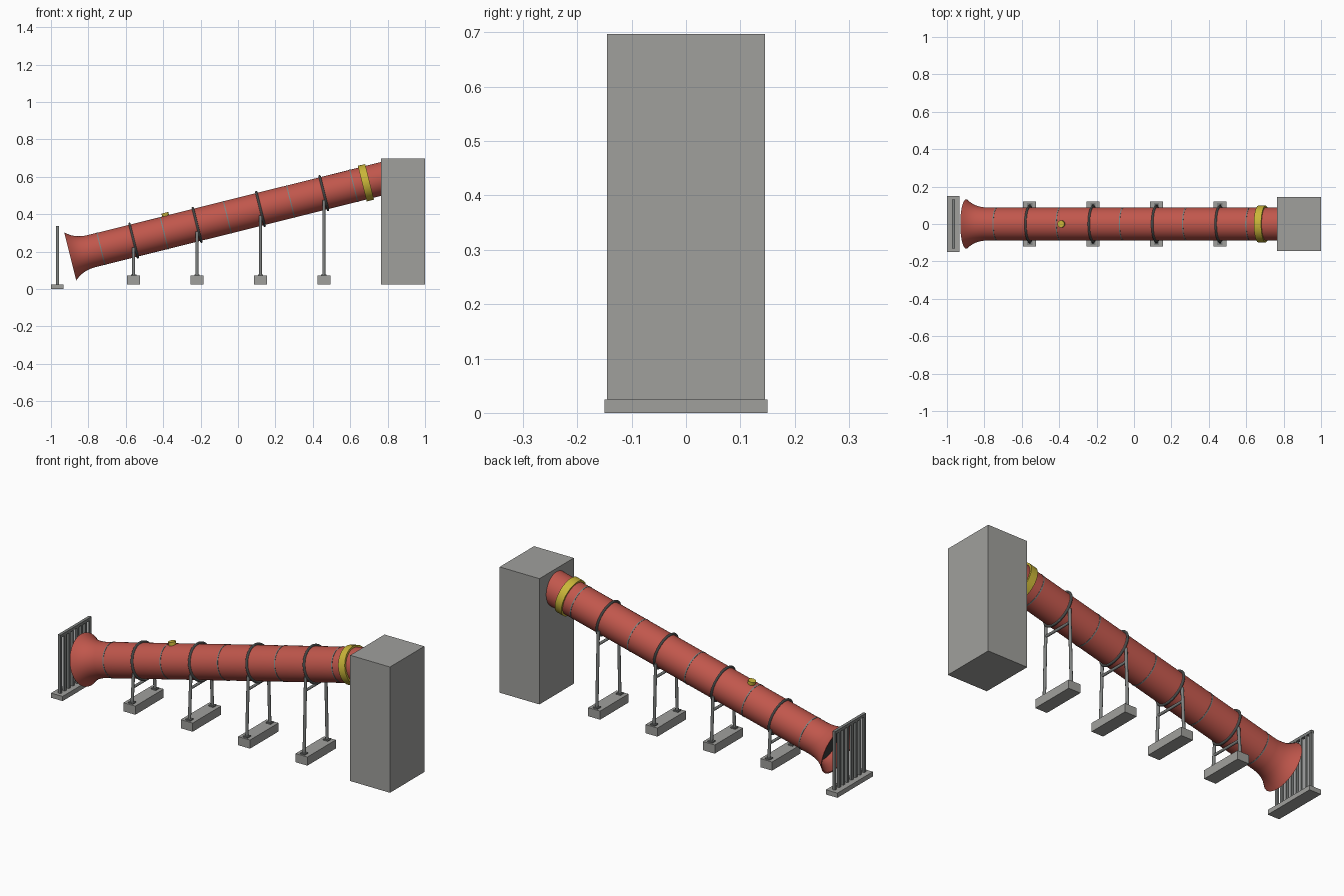
import bpy, bmesh, math
from mathutils import Matrix, Vector

if "Cube" in bpy.data.objects:
    bpy.data.objects.remove(bpy.data.objects["Cube"])

ANG = math.radians(14)
MOUTH = Vector((-0.897, 0, 0.174))
PIPE = Matrix.Translation(MOUTH) @ Matrix.Rotation(-ANG, 4, 'Y')   # local x runs up the pipe
R = 0.088


def mat(name, rgb):
    m = bpy.data.materials.new(name)
    m.diffuse_color = (*rgb, 1)
    m.use_nodes = True
    m.node_tree.nodes["Principled BSDF"].inputs["Base Color"].default_value = m.diffuse_color
    return m


RED = mat("red_pipe", (0.53, 0.095, 0.072))
YELLOW = mat("yellow_fitting", (0.58, 0.46, 0.04))
CONCRETE = mat("concrete_grey", (0.35, 0.35, 0.335))
STEEL = mat("steel_grey", (0.21, 0.22, 0.215))
DARK = mat("dark_bore", (0.04, 0.042, 0.042))


def finish(bm, name, material, matrix=None, smooth=True):
    bmesh.ops.recalc_face_normals(bm, faces=bm.faces)
    me = bpy.data.meshes.new(name)
    bm.to_mesh(me)
    bm.free()
    me.materials.append(material)
    ob = bpy.data.objects.new(name, me)
    bpy.context.collection.objects.link(ob)
    if matrix:
        ob.matrix_world = matrix
    if smooth:
        bpy.ops.object.select_all(action='DESELECT')
        ob.select_set(True)
        bpy.context.view_layer.objects.active = ob
        bpy.ops.object.shade_smooth_by_angle(angle=math.radians(35))
    return ob


def lathe(name, profile, material, closed=True, n=48):
    """Revolve (distance along pipe, radius) points round the pipe axis."""
    bm = bmesh.new()
    rings = [[bm.verts.new((t, r * math.cos(2 * math.pi * k / n), r * math.sin(2 * math.pi * k / n)))
              for k in range(n)] for t, r in profile]
    m = len(rings)
    for i in range(m if closed else m - 1):
        a, b = rings[i], rings[(i + 1) % m]
        for k in range(n):
            bm.faces.new((a[k], a[(k + 1) % n], b[(k + 1) % n], b[k]))
    return finish(bm, name, material, PIPE)


def add_box(bm, lo, hi):
    lo, hi = Vector(lo), Vector(hi)
    bmesh.ops.create_cube(bm, size=1, matrix=Matrix.Translation((lo + hi) / 2)
                          @ Matrix.Diagonal((*(hi - lo), 1)))


def box(name, lo, hi, material):
    bm = bmesh.new()
    add_box(bm, lo, hi)
    return finish(bm, name, material, smooth=False)


def add_rod(bm, a, b, r, n=16):
    a, b = Vector(a), Vector(b)
    rot = (b - a).to_track_quat('Z', 'Y').to_matrix().to_4x4()
    bmesh.ops.create_cone(bm, cap_ends=True, segments=n, radius1=r, radius2=r, depth=(b - a).length,
                          matrix=Matrix.Translation((a + b) / 2) @ rot)


def along(x):
    return (x - MOUTH.x) / math.cos(ANG)


def axis_z(x):
    return MOUTH.z + (x - MOUTH.x) * math.tan(ANG)


# Pipe with flared bell mouth, hollow
end = along(0.79)
lathe("pipe", [(0, 0.132), (0.014, 0.121), (0.03, 0.110), (0.05, 0.100), (0.07, 0.094), (0.095, 0.0895),
               (0.115, R), (end, R), (end, 0.08), (0.11, 0.08), (0.05, 0.091), (0.03, 0.101),
               (0.014, 0.113), (0, 0.125)], RED)

# Dark disc closing the bore behind the mouth
lathe("bore", [(0.06, 0.0005), (0.06, 0.09), (0.064, 0.09), (0.064, 0.0005)], DARK)

# Thin seams between pipe sections
for i in range(5):
    t = along(-0.733 + 0.338 * i)
    lathe(f"pipe_seam_{i + 1}", [(t - 0.003, 0.087), (t - 0.003, 0.0895), (t + 0.003, 0.0895),
                                 (t + 0.003, 0.087)], STEEL)

# Yellow band near the top
t = along(0.684)
lathe("yellow_band", [(t - 0.02, 0.086), (t - 0.02, 0.098), (t + 0.02, 0.098), (t + 0.02, 0.086)], YELLOW)

# Yellow inspection cap on top of the pipe
bm = bmesh.new()
t = along(-0.366)
add_rod(bm, (t, 0, 0.07), (t, 0, 0.104), 0.019, 32)
finish(bm, "inspection_cap", YELLOW, PIPE)

# Four supports: clamp ring, splayed legs, crossbar, foot plates, footing
for i in range(4):
    x = -0.558 + 0.339 * i
    z = axis_z(x)
    t = along(x)
    lathe(f"clamp_ring_{i + 1}", [(t + 0.006 * math.cos(a), 0.0935 + 0.006 * math.sin(a))
                                  for a in (2 * math.pi * k / 10 for k in range(10))], STEEL)
    bm = bmesh.new()
    for s in (-1, 1):
        add_rod(bm, (x, s * 0.097, 0.07), (x, s * 0.085, z - 0.036), 0.008)
        add_box(bm, (x - 0.014, s * 0.097 - 0.014, 0.07), (x + 0.014, s * 0.097 + 0.014, 0.077))
    add_rod(bm, (x, -0.09, z - 0.108), (x, 0.09, z - 0.108), 0.007)
    finish(bm, f"support_legs_{i + 1}", STEEL)
    box(f"footing_{i + 1}", (x - 0.035, -0.12, 0.025), (x + 0.035, 0.12, 0.071), CONCRETE)

# Head block at the upper end
box("head_block", (0.765, -0.145, 0.025), (1.0, 0.145, 0.697), CONCRETE)

# Screen in front of the mouth: sill, bars and rails
box("screen_sill", (-1.0, -0.15, 0), (-0.932, 0.15, 0.025), CONCRETE)
bm = bmesh.new()
for k in range(8):
    y = -0.123 + 0.246 * k / 7
    add_box(bm, (-0.972, y - 0.007, 0.02), (-0.958, y + 0.007, 0.335))
add_box(bm, (-0.973, -0.131, 0.323), (-0.957, 0.131, 0.338))
finish(bm, "screen_bars", STEEL, smooth=False)
